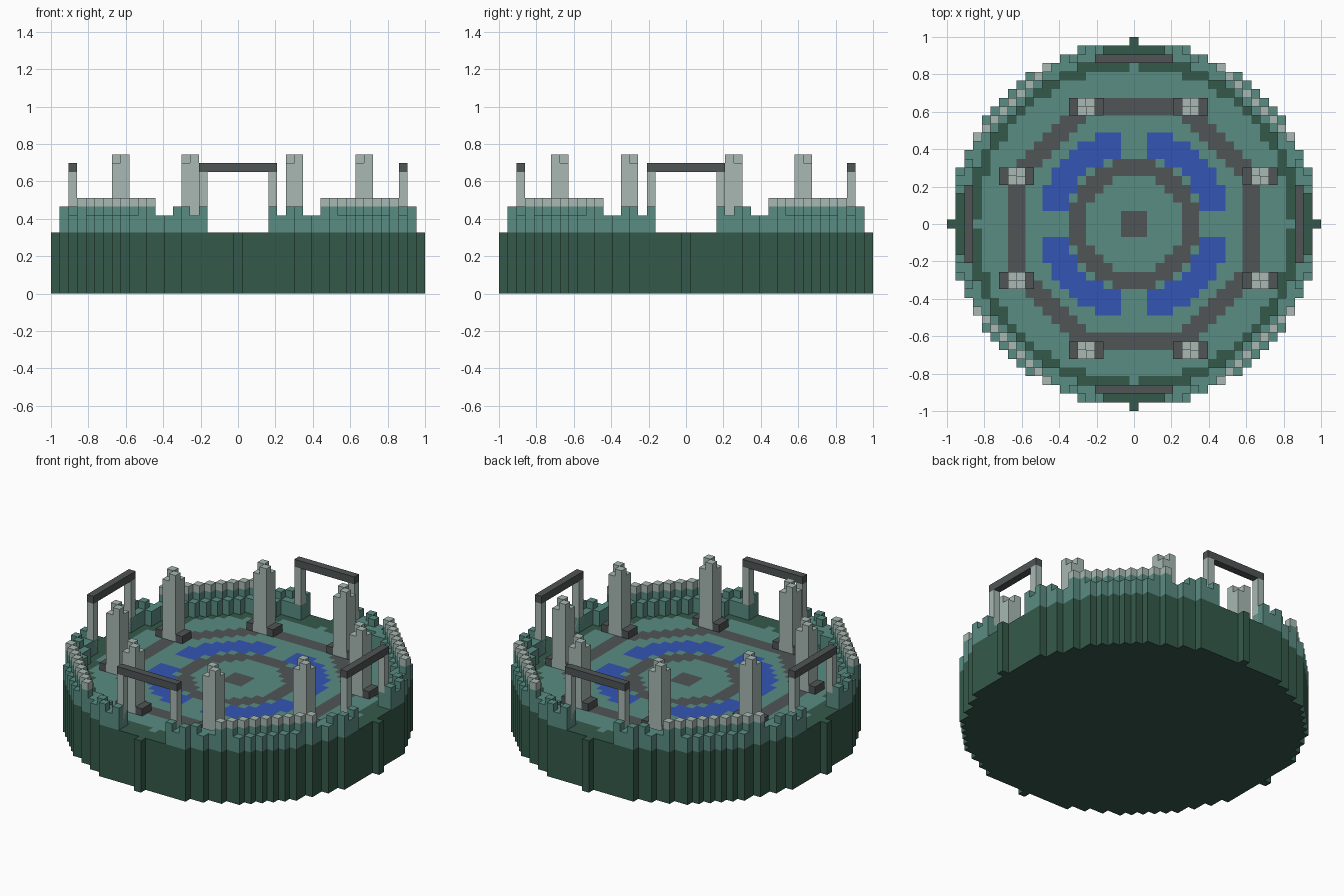
import bpy, bmesh, math

if "Cube" in bpy.data.objects:
    bpy.data.objects.remove(bpy.data.objects["Cube"], do_unlink=True)

V = 2 / 43          # size of one block
R = 21              # disc radius in blocks
FLOOR, WALL = 7, 9  # block levels


def material(name, hexcode):
    rgb = [int(hexcode[k:k + 2], 16) / 255 for k in (0, 2, 4)]
    lin = [c / 12.92 if c <= 0.04045 else ((c + 0.055) / 1.055) ** 2.4 for c in rgb]
    mat = bpy.data.materials.new(name)
    mat.use_nodes = True
    mat.diffuse_color = (*lin, 1)
    mat.node_tree.nodes["Principled BSDF"].inputs["Base Color"].default_value = (*lin, 1)
    return mat


GREEN = material("dark green", "35594A")
TEAL = material("teal", "5A8C82")
PALE = material("pale stone", "A8B9B3")
GREY = material("dark grey", "505555")
BLUE = material("blue", "3355B3")


def blocks(name, heights, z0, mats, top_rule=None, bottom=False):
    """Stepped block mesh: heights maps each cell (i, j) to its top level."""
    bm = bmesh.new()

    def face(points, index=0):
        f = bm.faces.new([bm.verts.new([c * V for c in p]) for p in points])
        f.material_index = index

    for (i, j), h in heights.items():
        corners = [(i + a, j + b) for a, b in ((-.5, -.5), (.5, -.5), (.5, .5), (-.5, .5))]
        face([(x, y, h) for x, y in corners], top_rule(i, j) if top_rule else 0)
        if bottom:
            face([(x, y, z0) for x, y in reversed(corners)])
        for k, (di, dj) in enumerate(((0, -1), (1, 0), (0, 1), (-1, 0))):
            low = max(heights.get((i + di, j + dj), z0), z0)
            if low < h:
                p, q = corners[k], corners[(k + 1) % 4]
                face([(*p, low), (*q, low), (*q, h), (*p, h)])
    bmesh.ops.remove_doubles(bm, verts=bm.verts[:], dist=V / 100)
    mesh = bpy.data.meshes.new(name)
    bm.to_mesh(mesh)
    bm.free()
    for m in mats:
        mesh.materials.append(m)
    obj = bpy.data.objects.new(name, mesh)
    bpy.context.collection.objects.link(obj)
    return obj


def area(i0, i1, j0, j1, h):
    return {(i, j): h for i in range(i0, i1 + 1) for j in range(j0, j1 + 1)}


# Floor pattern: rings, octagon path and four pools
def floor_colour(i, j):
    a, b = abs(i), abs(j)
    r = math.hypot(i, j)
    octagon = max(a, b, (a + b) * math.sqrt(0.5))
    if r > 18:
        return 0
    if max(a, b) <= 1 or abs(r - 6.5) <= 1 or 12.5 < octagon <= 14.5:
        return 2
    if abs(r - 9.5) <= 1.5 and min(a, b) >= 2:
        return 3
    return 1


# Round base
disc = [(i, j) for i in range(-R, R + 1) for j in range(-R, R + 1) if i * i + j * j <= R * R]
blocks("base", {c: FLOOR for c in disc}, 0, [GREEN, TEAL, GREY, BLUE], floor_colour, True)

# Rim wall with four gate openings and raised alternate outer blocks
wall, caps = {}, {}
for i, j in disc:
    r2, near = i * i + j * j, min(abs(i), abs(j))
    if r2 < 19 ** 2 or near <= 3:
        continue
    raised = r2 >= 390 and (i + j) % 2 == 0
    wall[i, j] = WALL + raised
    if raised and near >= 10:
        caps[i, j] = WALL + 2
blocks("rim_wall", wall, FLOOR, [TEAL])
blocks("battlements", caps, WALL + 1, [PALE])

# Gates: two posts and a lintel on each side
for side, (dx, dy) in {"front": (0, -1), "right": (-1, 0), "back": (0, 1), "left": (1, 0)}.items():
    def across(t):
        return (19 * dx + t * abs(dy), 19 * dy + t * abs(dx))
    blocks(side + "_gate_posts", {across(t): 14 for t in (-4, 4)}, FLOOR, [PALE])
    blocks(side + "_gate_lintel", {across(t): 15 for t in range(-4, 5)}, 14, [GREY], None, True)

# Eight pillars with notched tops and feet on both sides
centres = [(sx * a, sy * b) for a, b in ((6, 14), (14, 6)) for sx in (-1, 1) for sy in (-1, 1)]
for n, (x, y) in enumerate(centres, 1):
    pillar = area(x, x + 1, y - 1, y, 15)
    pillar[x + 1, y - 1] = pillar[x, y] = 16
    blocks(f"pillar_{n}", pillar, FLOOR, [PALE])
    feet = {**area(x - 1, x - 1, y - 1, y, 8), **area(x + 2, x + 2, y - 1, y, 8)}
    blocks(f"pillar_feet_{n}", feet, FLOOR, [GREY])
